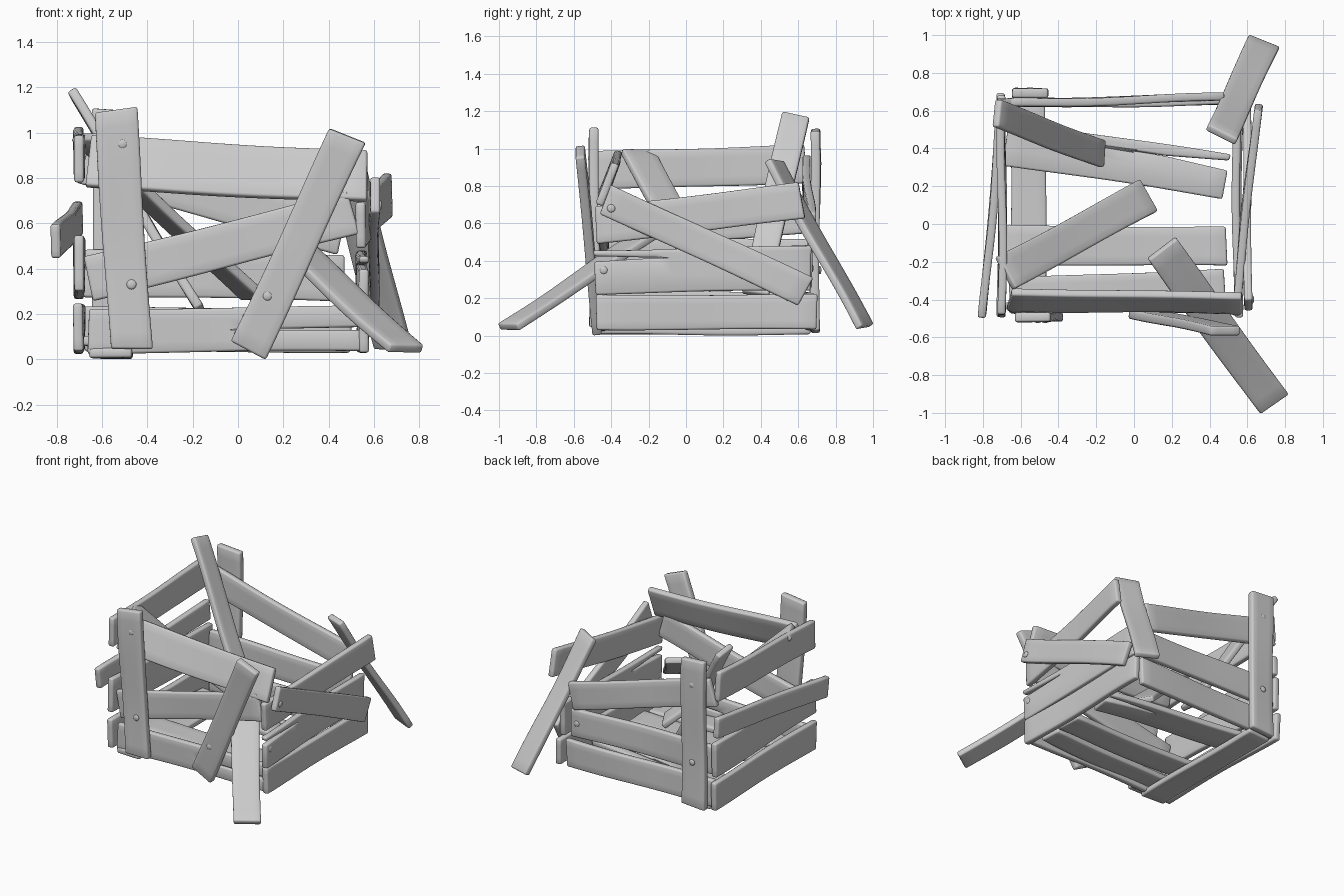
import bpy, bmesh, math, random
from mathutils import Vector

random.seed(4)
cube = bpy.data.objects.get("Cube")
if cube:
    bpy.data.objects.remove(cube)

wood = bpy.data.materials.new("pale_grey_wood")
wood.use_nodes = True
GREY = (0.6, 0.6, 0.6, 1)
wood.diffuse_color = GREY
wood.node_tree.nodes["Principled BSDF"].inputs["Base Color"].default_value = GREY

FRONT, BACK = Vector((0, -1, 0)), Vector((0, 1, 0))
LEFT, RIGHT, UP = Vector((1, 0, 0)), Vector((-1, 0, 0)), Vector((0, 0, 1))
STEPS = 14


def finish(name, bm):
    mesh = bpy.data.meshes.new(name)
    bm.to_mesh(mesh)
    bm.free()
    mesh.materials.append(wood)
    obj = bpy.data.objects.new(name, mesh)
    bpy.context.collection.objects.link(obj)
    return obj


def plank(name, start, end, facing, width=0.2, thick=0.043, split=0.0, crack=0.05,
          middle=0.0, bow=0.005):
    """Worn board between two end centres; split is the cracked share of its length,
    middle is how far the crack sits off the centre line."""
    start, end = Vector(start), Vector(end)
    axis = (end - start).normalized()
    normal = (facing - axis * facing.dot(axis)).normalized()
    side = normal.cross(axis)
    phase = random.uniform(0, math.pi)
    skew = random.uniform(-0.008, 0.008)
    bm = bmesh.new()
    for half in (-1, 1):
        rows = []
        for i in range(STEPS + 1):
            t = i / STEPS
            inner = middle + half * max(0, t - 1 + split) * crack
            outer = half * width / 2 * (0.98 + 0.04 * math.sin(5 * t + phase + half))
            row = []
            for v in (0, 0.5, 1):
                across = inner + (outer - inner) * v
                along = start.lerp(end, t) + axis * skew * (2 * t - 1) * half * v
                lift = bow * math.sin(math.pi * 2 * t + phase) * (1 - 0.4 * v * half)
                row.append(bm.verts.new(along + side * across + normal * lift))
            rows.append(row)
        for a, b in zip(rows, rows[1:]):
            for j in range(2):
                quad = [a[j], b[j], b[j + 1], a[j + 1]]
                bm.faces.new(quad if half < 0 else quad[::-1])
    bmesh.ops.remove_doubles(bm, verts=bm.verts, dist=0.0005)
    obj = finish(name, bm)
    solid = obj.modifiers.new("thickness", 'SOLIDIFY')
    solid.thickness, solid.offset = thick, 0
    bevel = obj.modifiers.new("worn_edges", 'BEVEL')
    bevel.width, bevel.segments = 0.011, 2
    bevel.limit_method, bevel.angle_limit = 'ANGLE', math.radians(50)
    smooth(obj)


def smooth(obj):
    bpy.ops.object.select_all(action='DESELECT')
    obj.select_set(True)
    bpy.context.view_layer.objects.active = obj
    bpy.ops.object.shade_smooth_by_angle(angle=math.radians(40))


def nail(name, place, facing):
    bm = bmesh.new()
    bmesh.ops.create_uvsphere(bm, u_segments=12, v_segments=8, radius=0.022)
    bmesh.ops.scale(bm, verts=bm.verts, vec=(1, 1, 0.4))
    obj = finish(name, bm)
    obj.location = place
    obj.rotation_euler = facing.to_track_quat('Z', 'Y').to_euler()
    smooth(obj)


# Floor boards and the cross batten beneath them
plank("floor_batten", (-0.56, -0.48, 0.026), (-0.56, 0.66, 0.026), UP, 0.19, bow=0.003)
plank("floor_board_middle", (-0.68, -0.11, 0.075), (0.49, -0.12, 0.075), UP, 0.21)
plank("floor_board_front", (-0.66, -0.37, 0.075), (0.48, -0.32, 0.075), UP, 0.17)
plank("floor_board_back", (-0.68, 0.43, 0.08), (0.49, 0.25, 0.08), UP, 0.24,
      split=0.3, crack=0.09, middle=0.06)

# Front wall
plank("front_board_bottom", (-0.66, -0.445, 0.125), (0.57, -0.445, 0.135), FRONT, 0.2,
      split=0.5, crack=0.015)
plank("front_board_middle", (-0.66, -0.43, 0.355), (0.51, -0.45, 0.645), FRONT, 0.2)
plank("front_board_top", (-0.66, -0.4, 0.87), (0.57, -0.42, 0.805),
      FRONT + UP * 0.38, 0.245)
plank("front_post", (-0.54, -0.49, 1.1), (-0.47, -0.49, 0.045), FRONT, 0.19, 0.05)
plank("front_leaning_post", (0.485, -0.565, 0.985), (0.045, -0.475, 0.04), FRONT, 0.175,
      0.05, bow=0.002)

# Back wall
plank("back_board_bottom", (-0.68, 0.64, 0.13), (0.5, 0.66, 0.13), BACK, 0.2)
plank("back_board_middle", (-0.68, 0.64, 0.38), (0.47, 0.65, 0.36), BACK, 0.21)
plank("back_board_top", (-0.68, 0.64, 0.87), (0.46, 0.67, 0.56), BACK, 0.2)
plank("back_post", (-0.55, 0.69, 0.02), (-0.55, 0.69, 1.1), BACK, 0.19, 0.05)

# Left wall
plank("left_board_bottom", (0.55, -0.48, 0.125), (0.55, 0.7, 0.125), LEFT, 0.19)
plank("left_board_middle", (0.54, 0.67, 0.36), (0.55, -0.49, 0.34), LEFT, 0.24,
      split=0.3, middle=-0.07)
plank("left_board_top", (0.535, -0.48, 0.59), (0.655, 0.62, 0.72), LEFT, 0.2)
plank("left_fallen_board", (0.605, -0.43, 0.73), (0.595, 0.64, 0.235), LEFT, 0.17)

# Right wall
plank("right_board_bottom", (-0.7, -0.49, 0.14), (-0.7, 0.69, 0.13), RIGHT, 0.21)
plank("right_board_middle", (-0.7, -0.49, 0.42), (-0.7, 0.68, 0.39), RIGHT, 0.25)
plank("right_board_top", (-0.7, -0.48, 0.88), (-0.7, 0.64, 0.92), RIGHT, 0.21)
plank("right_fallen_board", (-0.8, -0.49, 0.52), (-0.7, 0.66, 0.625), RIGHT, 0.15)

# Loose boards leaning inside and outside
plank("inner_board_front", (-0.685, -0.26, 0.98), (0.07, 0.145, 0.27), UP, 0.195)
plank("inner_board_back", (-0.73, 0.585, 1.175), (-0.17, 0.37, 0.22),
      LEFT + UP * 0.55, 0.15)
plank("loose_board_back", (0.46, 0.47, 0.93), (0.685, 0.955, 0.045), UP, 0.175)
plank("loose_board_front", (0.145, -0.13, 0.59), (0.74, -0.95, 0.045), UP, 0.19)

# Nail heads
NAILS = [
    (-0.51, -0.515, 0.95, FRONT), (-0.47, -0.515, 0.33, FRONT), (0.13, -0.52, 0.28, FRONT),
    (0.627, -0.4, 0.68, LEFT), (0.572, -0.44, 0.35, LEFT),
    (-0.55, 0.715, 0.35, BACK), (-0.55, 0.715, 0.92, BACK), (0.42, 0.673, 0.36, BACK),
]
for i, (x, y, z, facing) in enumerate(NAILS):
    nail(f"nail_{i + 1}", (x, y, z), facing)
